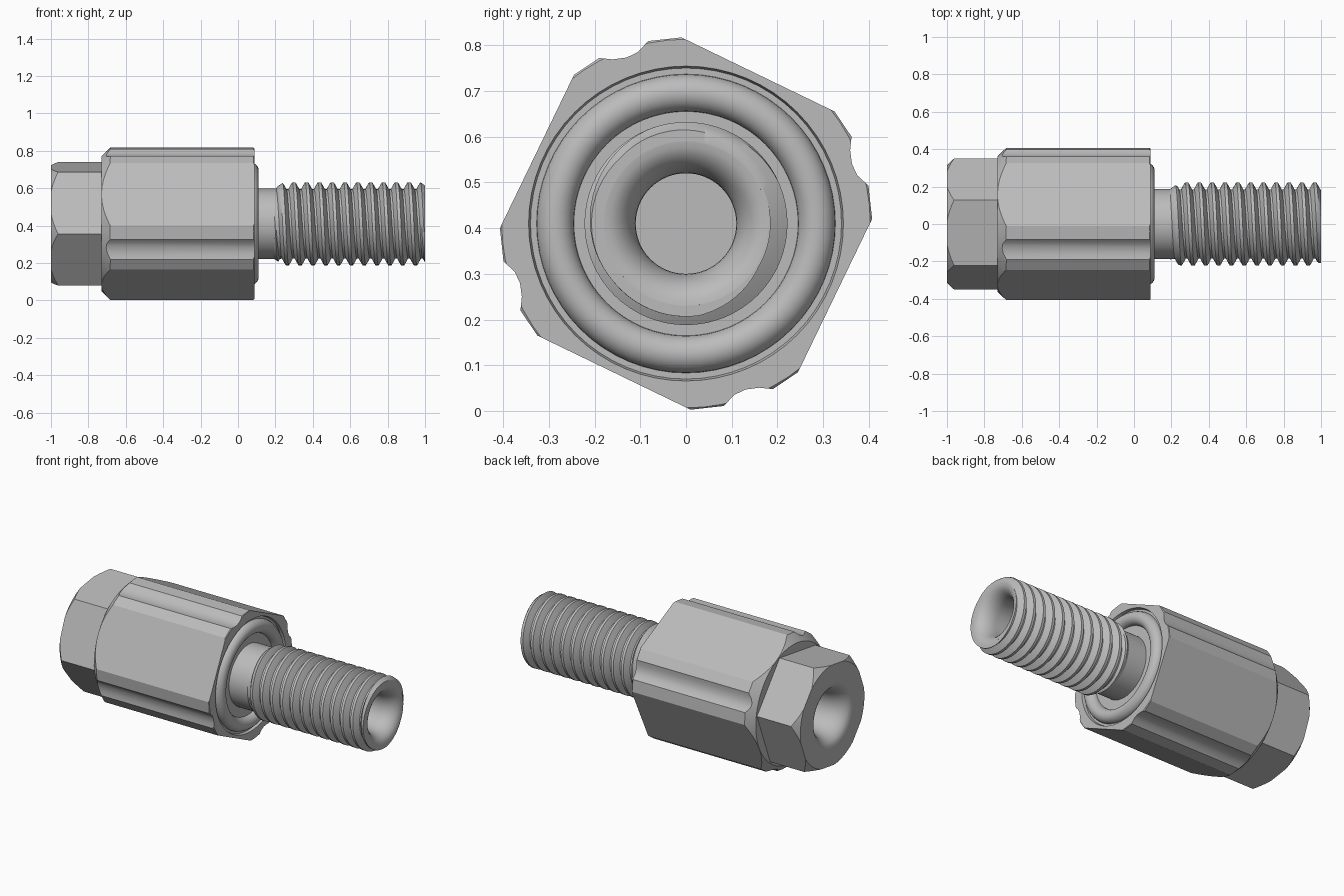
import bpy, bmesh
from math import sin, cos, pi, radians, floor

cube = bpy.data.objects.get("Cube")
if cube:
    bpy.data.objects.remove(cube)

AXIS_Z = 0.41
SEG = 64

steel = bpy.data.materials.new("grey steel")
steel.use_nodes = True
GREY = (0.5, 0.5, 0.5, 1)
steel.diffuse_color = GREY
steel.node_tree.nodes["Principled BSDF"].inputs["Base Color"].default_value = GREY


def activate(obj):
    bpy.ops.object.select_all(action='DESELECT')
    obj.select_set(True)
    bpy.context.view_layer.objects.active = obj


def smooth(obj):
    activate(obj)
    bpy.ops.object.shade_smooth_by_angle(angle=radians(30))


def finish(name, bm):
    """Turn a bmesh into an object lying on the main axis."""
    bmesh.ops.remove_doubles(bm, verts=bm.verts, dist=0.0002)
    bmesh.ops.recalc_face_normals(bm, faces=bm.faces)
    mesh = bpy.data.meshes.new(name)
    bm.to_mesh(mesh)
    bm.free()
    mesh.materials.append(steel)
    obj = bpy.data.objects.new(name, mesh)
    bpy.context.collection.objects.link(obj)
    obj.location.z = AXIS_Z
    smooth(obj)
    return obj


def lathe(name, profile, closed=False):
    """Revolve (x, radius) points around the x axis."""
    bm = bmesh.new()
    verts = [bm.verts.new((x, 0, r)) for x, r in profile]
    pairs = list(zip(verts, verts[1:]))
    if closed:
        pairs.append((verts[-1], verts[0]))
    edges = [bm.edges.new(p) for p in pairs]
    bmesh.ops.spin(bm, geom=verts + edges, cent=(0, 0, 0), axis=(1, 0, 0),
                   angle=2 * pi, steps=SEG)
    return finish(name, bm)


def prism(name, outline, x0, x1):
    """Solid with a (y, z) outline between two x positions."""
    bm = bmesh.new()
    back, front = [[bm.verts.new((x, y, z)) for y, z in outline] for x in (x0, x1)]
    bm.faces.new(back)
    bm.faces.new(front)
    for i in range(len(outline)):
        bm.faces.new((back[i - 1], back[i], front[i], front[i - 1]))
    return finish(name, bm)


def trim(obj, turned):
    """Keep only the part of obj inside the turned shape."""
    mod = obj.modifiers.new("trim", 'BOOLEAN')
    mod.operation = 'INTERSECT'
    mod.solver = 'EXACT'
    mod.object = turned
    activate(obj)
    bpy.ops.object.modifier_apply(modifier=mod.name)
    bpy.data.objects.remove(turned)
    smooth(obj)


def bell_mouth(x, inward, r_out, r_in, depth, steps=8):
    """Rounded bore entry, from the end face into the straight bore."""
    return [(x + inward * depth * (1 - cos(a)), r_out - (r_out - r_in) * sin(a))
            for a in (pi / 2 * i / steps for i in range(steps + 1))]


# Four-sided body with a scooped groove along each corner
quarter = [(-0.245, 0.325), (-0.19, 0.362), (-0.16, 0.359), (-0.13, 0.363),
           (-0.105, 0.375), (-0.083, 0.399), (-0.01, 0.407)]
outline = []
for side in range(4):
    outline += quarter
    quarter = [(z, -y) for y, z in quarter]
body = prism("body", outline, -0.73, 0.087)
trim(body, lathe("body_trim", [
    (-0.74, 0), (-0.74, 0.352), (-0.67, 0.42), (0.07, 0.42), (0.09, 0.4),
    (0.09, 0.345), (0.07, 0.34), (0.07, 0)]))

# Hexagonal rear nut with chamfered end and bell-mouthed bore
hexagon = [(0.354 * cos(radians(8.7 + 60 * k)), 0.354 * sin(radians(8.7 + 60 * k)))
           for k in range(6)]
nut = prism("rear_nut", hexagon, -1.0, -0.72)
trim(nut, lathe("nut_trim", [
    (-0.71, 0), (-0.71, 0.4), (-0.92, 0.4), (-1.01, 0.302), (-1.01, 0.2)]
    + bell_mouth(-1.0, 1, 0.2, 0.12, 0.14) + [(-0.75, 0.12), (-0.75, 0)]))

# Rounded seal ring in the front recess
lathe("seal_ring", [(0.068 + 0.042 * sin(2 * pi * i / 24), 0.286 + 0.041 * cos(2 * pi * i / 24))
                    for i in range(24)], closed=True)

# Plain neck and core of the shank, with a bell-mouthed blind bore in the tip
lathe("shank_core", [(0.06, 0), (0.06, 0.188), (0.23, 0.188), (0.23, 0.182), (0.99, 0.182)]
      + bell_mouth(1.0, -1, 0.18, 0.11, 0.1) + [(0.7, 0.11), (0.7, 0)])

# Thread: a helical strip cut square at the tip
PITCH, ROOT, CREST = 0.0685, 0.185, 0.222
MID = (ROOT + CREST) / 2
TOOTH = [(0, ROOT), (0.16, ROOT), (0.3, MID), (0.46, CREST),
         (0.7, CREST), (0.86, MID), (1, ROOT)]
X0, X1 = 0.19, 1.0
bm = bmesh.new()
turns = floor((X1 - X0) / PITCH) + 3
rows = []
for j in range(turns * SEG + 1):
    a = 2 * pi * j / SEG
    row = []
    for f, r in TOOTH:
        x = X0 + PITCH * (j / SEG + f - 1)
        r = min(r, 0.203 + max(0, X1 - x) * 0.9, ROOT + max(0, x - X0) * 0.7)
        row.append(bm.verts.new((x, -r * sin(a), r * cos(a))))
    rows.append(row)
for low, high in zip(rows, rows[1:]):
    for i in range(len(TOOTH) - 1):
        bm.faces.new((low[i], low[i + 1], high[i + 1], high[i]))
bmesh.ops.remove_doubles(bm, verts=bm.verts, dist=0.0002)
for limit, side in ((X0, -1), (X1, 1)):
    cut = bmesh.ops.bisect_plane(bm, geom=bm.verts[:] + bm.edges[:] + bm.faces[:],
                                 plane_co=(limit, 0, 0), plane_no=(side, 0, 0),
                                 clear_outer=True)["geom_cut"]
# Flat end face running inward to the bore mouth
rim = [e for e in cut if isinstance(e, bmesh.types.BMEdge)]
for v in bmesh.ops.extrude_edge_only(bm, edges=rim)["geom"]:
    if isinstance(v, bmesh.types.BMVert):
        scale = 0.18 / v.co.yz.length
        v.co.y *= scale
        v.co.z *= scale
finish("thread", bm)
